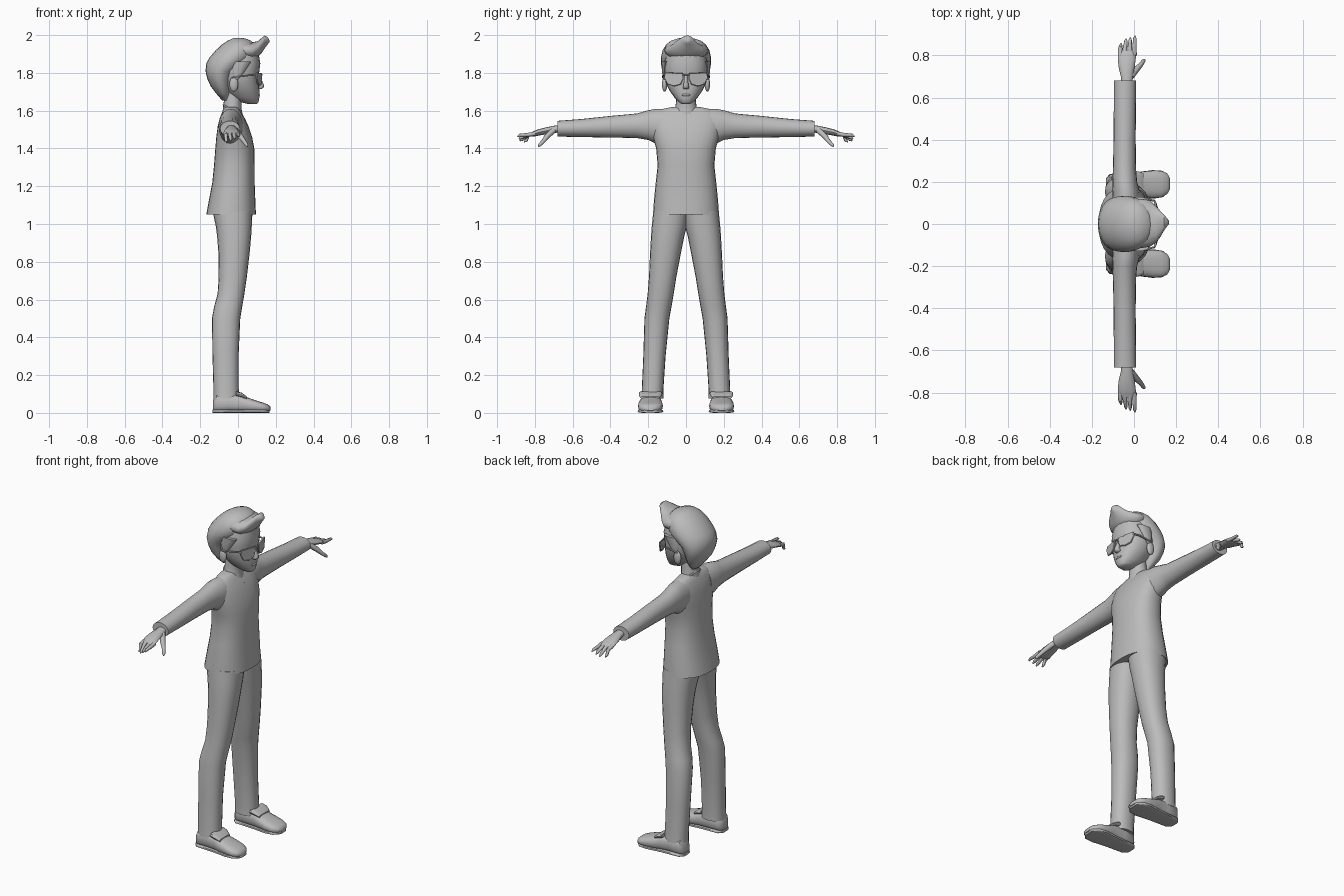
import bpy, bmesh, math
from mathutils import Vector

grey = bpy.data.materials.new("plain_grey")
grey.diffuse_color = (0.5, 0.5, 0.5, 1)


def finish(ob, mirror=False, subdiv=0, angle=50):
    ob.data.materials.clear()
    ob.data.materials.append(grey)
    bpy.ops.object.select_all(action='DESELECT')
    ob.select_set(True)
    bpy.context.view_layer.objects.active = ob
    bpy.ops.object.shade_smooth_by_angle(angle=math.radians(angle))
    if subdiv:
        ob.modifiers.new("smooth", 'SUBSURF').levels = subdiv
        ob.modifiers["smooth"].render_levels = subdiv
    if mirror:
        m = ob.modifiers.new("mirror", 'MIRROR')
        m.use_axis = (False, True, False)
    return ob


def skin(name, rings, mirror=False, angle=50):
    """Skin closed rings of points into one capped solid."""
    bm = bmesh.new()
    rows = [[bm.verts.new(p) for p in r] for r in rings]
    n = len(rows[0])
    for a, b in zip(rows, rows[1:]):
        for i in range(n):
            j = (i + 1) % n
            bm.faces.new((a[i], a[j], b[j], b[i]))
    bm.faces.new(rows[0][::-1])
    bm.faces.new(rows[-1])
    bmesh.ops.recalc_face_normals(bm, faces=bm.faces)
    me = bpy.data.meshes.new(name)
    bm.to_mesh(me)
    bm.free()
    ob = bpy.data.objects.new(name, me)
    bpy.context.collection.objects.link(ob)
    return finish(ob, mirror, angle=angle)


def loft(name, axis, rows, mirror=False, power=1.0, n=20):
    """Rows are (position on axis, a0, a1, b0, b1) for rounded sections."""
    order = {'x': (0, 1, 2), 'y': (1, 0, 2), 'z': (2, 0, 1)}[axis]
    rings = []
    for t, a0, a1, b0, b1 in rows:
        ring = []
        for i in range(n):
            w = 2 * math.pi * i / n
            c, s = math.cos(w), math.sin(w)
            p = [0, 0, 0]
            p[order[0]] = t
            p[order[1]] = (a0 + a1) / 2 + (a1 - a0) / 2 * math.copysign(abs(c) ** power, c)
            p[order[2]] = (b0 + b1) / 2 + (b1 - b0) / 2 * math.copysign(abs(s) ** power, s)
            ring.append(p)
        rings.append(ring)
    return skin(name, rings, mirror)


def zloft(name, rows, **kw):
    """Symmetric upright loft from rows (z, back, front, half width)."""
    return loft(name, 'z', [(z, a, b, -w, w) for z, a, b, w in rows], **kw)


def tube(name, pts, radii, n=8, mirror=True):
    pts = [Vector(p) for p in pts]
    rings = []
    for i, p in enumerate(pts):
        d = (pts[min(i + 1, len(pts) - 1)] - pts[max(i - 1, 0)]).normalized()
        u = d.cross(Vector((0.05, 0, 1))).normalized()
        v = d.cross(u)
        rings.append([p + radii[i] * (u * math.cos(k * 2 * math.pi / n) + v * math.sin(k * 2 * math.pi / n))
                      for k in range(n)])
    return skin(name, rings, mirror)


def wire(name, pts, r, mirror=False, closed=True):
    cu = bpy.data.curves.new(name, 'CURVE')
    cu.dimensions = '3D'
    cu.bevel_depth = r
    cu.bevel_resolution = 1
    sp = cu.splines.new('POLY')
    sp.points.add(len(pts) - 1)
    for q, p in zip(sp.points, pts):
        q.co = (*p, 1)
    sp.use_cyclic_u = closed
    ob = bpy.data.objects.new(name, cu)
    bpy.context.collection.objects.link(ob)
    bpy.ops.object.select_all(action='DESELECT')
    ob.select_set(True)
    bpy.context.view_layer.objects.active = ob
    bpy.ops.object.convert(target='MESH')
    return finish(bpy.context.object, mirror)


def ball(name, loc, size, mirror=False):
    bpy.ops.mesh.primitive_uv_sphere_add(segments=14, ring_count=8)
    ob = bpy.context.object
    ob.name = name
    for v in ob.data.vertices:
        v.co = Vector([v.co[i] * size[i] + loc[i] for i in range(3)])
    return finish(ob, mirror)


# Shirt body with flared hem
zloft("shirt_body", [
    (1.05, -.168, .095, .175), (1.12, -.155, .092, .17), (1.22, -.136, .088, .16),
    (1.31, -.127, .088, .15), (1.40, -.12, .086, .158), (1.46, -.115, .075, .175),
    (1.52, -.107, .055, .185), (1.56, -.097, .036, .185), (1.59, -.085, .018, .165),
    (1.61, -.075, .005, .12), (1.62, -.065, -.005, .07)], power=.85, n=28)

# Sleeves
loft("sleeve", 'y', [
    (.10, -.10, .03, 1.42, 1.61), (.16, -.103, .025, 1.425, 1.61),
    (.20, -.102, .015, 1.445, 1.602), (.26, -.10, .01, 1.455, 1.585),
    (.40, -.097, .008, 1.458, 1.572), (.55, -.096, .009, 1.46, 1.556),
    (.68, -.095, .01, 1.463, 1.546)], mirror=True)

# Hands
loft("palm", 'y', [
    (.66, -.062, -.008, 1.485, 1.525), (.70, -.062, -.005, 1.482, 1.52),
    (.74, -.072, .002, 1.475, 1.512), (.78, -.077, .008, 1.468, 1.502),
    (.81, -.076, .01, 1.462, 1.49), (.825, -.068, .004, 1.464, 1.482)], mirror=True, n=12)
for nm, x0, x1, ye, ze in (("index_finger", .002, .004, .893, 1.463),
                           ("middle_finger", -.02, -.018, .885, 1.45),
                           ("ring_finger", -.043, -.038, .88, 1.44),
                           ("little_finger", -.065, -.062, .858, 1.434)):
    tube(nm, [(x0, .80, 1.478), (x0, .835, 1.472), (x1, ye - .012, ze + .007), (x1, ye, ze)],
         [.0115, .0105, .008, .003])
tube("thumb", [(-.015, .70, 1.497), (.012, .735, 1.465), (.032, .755, 1.438),
               (.046, .775, 1.418), (.05, .781, 1.411)], [.016, .015, .011, .009, .004])

# Trousers
loft("trouser_leg", 'z', [
    (.075, -.13, .006, .118, .238), (.12, -.13, .004, .12, .234), (.30, -.135, .003, .108, .226),
    (.50, -.138, .012, .088, .22), (.56, -.127, .022, .077, .212), (.63, -.108, .034, .065, .203),
    (.72, -.102, .047, .051, .196), (.85, -.104, .062, .026, .19), (.94, -.111, .070, .008, .185),
    (.99, -.118, .073, -.006, .181), (1.07, -.135, .077, -.02, .173)], mirror=True, power=.9)

# Shoes, tongues and soles
loft("shoe", 'x', [
    (-.132, .155, .215, .008, .07), (-.115, .137, .235, .004, .10), (-.05, .132, .237, .004, .105),
    (.01, .13, .243, .004, .098), (.04, .126, .25, .004, .085), (.09, .122, .254, .004, .068),
    (.13, .126, .253, .004, .055), (.158, .142, .24, .006, .045), (.172, .168, .215, .012, .032)],
    mirror=True, power=.75)
loft("shoe_sole", 'x', [
    (-.134, .155, .215, 0, .018), (-.115, .135, .238, 0, .018), (.0, .13, .244, 0, .018),
    (.09, .12, .256, 0, .018), (.14, .128, .25, 0, .018), (.168, .16, .22, 0, .018)],
    mirror=True, power=.5)
tongue = loft("shoe_tongue", 'x', [
    (-.01, .125, .25, .09, .115), (.02, .13, .25, .082, .107), (.045, .14, .24, .072, .088)],
    mirror=True, power=.5, n=12)

# Neck and collar
zloft("neck", [(1.56, -.085, .03, .07), (1.61, -.08, .018, .058), (1.65, -.075, .02, .052),
               (1.72, -.07, .03, .05)])
wire("collar", [(-.025 + (.06 if math.cos(w) > 0 else .05) * math.cos(w), .066 * math.sin(w),
                 1.59 - .04 * math.cos(w)) for w in [k * math.pi / 12 for k in range(24)]], .006)

# Head and face
zloft("head", [
    (1.635, .055, .098, .022), (1.645, .015, .108, .038), (1.67, -.035, .113, .062),
    (1.70, -.06, .113, .083), (1.73, -.08, .112, .1), (1.77, -.09, .108, .112),
    (1.81, -.1, .113, .116), (1.85, -.1, .118, .116), (1.90, -.1, .11, .105)], power=.9)
loft("nose", 'z', [(1.715, .10, .125, -.014, .014), (1.722, .10, .136, -.018, .018),
                   (1.735, .10, .138, -.014, .014), (1.77, .10, .122, -.009, .009),
                   (1.79, .10, .115, -.009, .009)], n=10)
ball("lips", (.108, 0, 1.683), (.009, .026, .007))
ball("ear", (-.022, .113, 1.74), (.024, .014, .04), True)

# Hair cap, sideburns and swept quiff
zloft("hair", [
    (1.655, -.085, -.055, .04), (1.69, -.115, -.04, .075), (1.73, -.145, -.035, .1),
    (1.77, -.163, -.025, .115), (1.81, -.172, -.005, .126), (1.85, -.168, .055, .133),
    (1.88, -.152, .085, .133), (1.92, -.118, .10, .124), (1.95, -.085, .09, .105),
    (1.97, -.055, .07, .08), (1.982, -.03, .04, .045), (1.986, -.015, .02, .02)], n=24)
loft("quiff", 'x', [
    (-.02, -.08, .09, 1.90, 1.975), (.03, -.115, .12, 1.865, 1.972), (.075, -.108, .113, 1.868, 1.962),
    (.105, -.088, .085, 1.885, 1.968), (.125, -.062, .062, 1.905, 1.985),
    (.142, -.032, .045, 1.93, 1.998), (.158, -.01, .026, 1.952, 1.988), (.166, 0, .015, 1.962, 1.973)])
loft("sideburn", 'z', [(1.765, -.02, .0, .108, .12), (1.80, -.03, .03, .105, .127),
                       (1.86, -.03, .07, .09, .13)], mirror=True, n=10)

# Glasses with thin lenses
outline = [(.122, .018, 1.795), (.098, .108, 1.80), (.096, .112, 1.775), (.104, .095, 1.742),
           (.114, .06, 1.733), (.121, .03, 1.742), (.124, .016, 1.77)]
wire("glasses_frame", outline, .0045, True)
wire("glasses_arm", [(.098, .109, 1.79), (.06, .121, 1.787), (-.03, .123, 1.775)], .0045, True, False)
wire("glasses_bridge", [(.123, -.018, 1.785), (.126, 0, 1.79), (.123, .018, 1.785)], .0045, False, False)
skin("lens", [outline, [(x + .003, y, z) for x, y, z in outline]], True)
